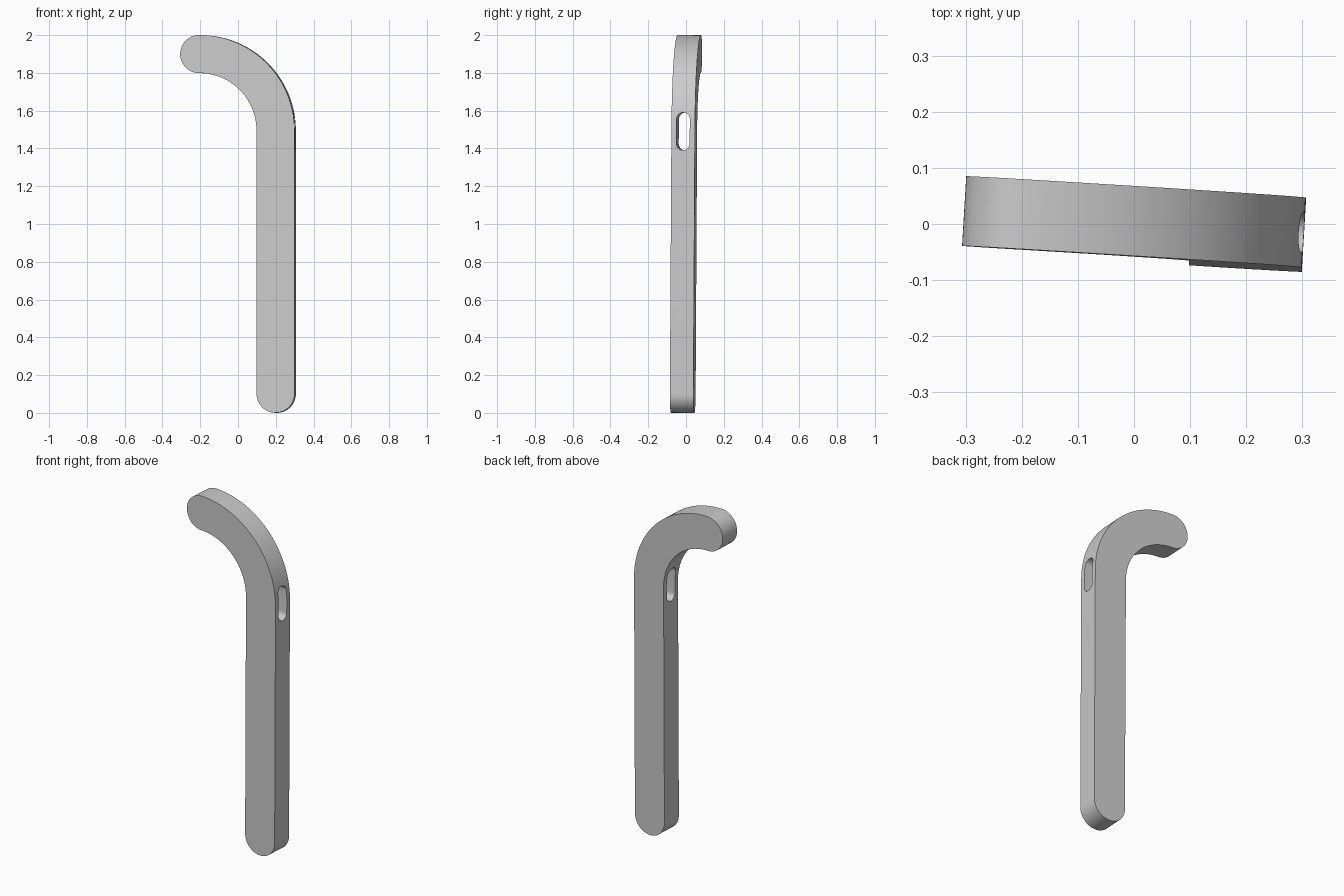
import bpy, bmesh
from math import sin, cos, pi, radians
from mathutils import Matrix, Vector

if "Cube" in bpy.data.objects:
    bpy.data.objects.remove(bpy.data.objects["Cube"])

WIDTH, DEPTH, BEND = 0.2015, 0.1245, 0.405
HALF = WIDTH / 2
STEM_X = 0.304 - HALF
BEND_X, BEND_Z = STEM_X - BEND, 2 - HALF - BEND


def arc(cx, cz, r, start, end, steps):
    """Points on an arc in the XZ plane, angles in degrees."""
    angles = [radians(start + (end - start) * i / steps) for i in range(steps + 1)]
    return [Vector((cx + r * cos(a), 0, cz + r * sin(a))) for a in angles]


def extruded(name, points, direction):
    """Solid made by sweeping a closed outline along a direction, centred on it."""
    bm = bmesh.new()
    face = bm.faces.new([bm.verts.new(p - direction / 2) for p in points])
    new = bmesh.ops.extrude_face_region(bm, geom=[face])["geom"]
    verts = [v for v in new if isinstance(v, bmesh.types.BMVert)]
    bmesh.ops.translate(bm, verts=verts, vec=direction)
    bmesh.ops.recalc_face_normals(bm, faces=bm.faces)
    mesh = bpy.data.meshes.new(name)
    bm.to_mesh(mesh)
    bm.free()
    obj = bpy.data.objects.new(name, mesh)
    bpy.context.collection.objects.link(obj)
    return obj


grey = bpy.data.materials.new("plain grey")
grey.use_nodes = True
grey.diffuse_color = (0.6, 0.6, 0.6, 1)
grey.node_tree.nodes["Principled BSDF"].inputs["Base Color"].default_value = (0.6, 0.6, 0.6, 1)

# Hooked bar: rounded foot, straight stem, quarter bend, rounded tip
outline = (arc(STEM_X, HALF, HALF, 180, 360, 32)
           + arc(BEND_X, BEND_Z, BEND + HALF, 0, 90, 48)
           + arc(BEND_X, BEND_Z + BEND, HALF, 90, 270, 32)[1:-1]
           + arc(BEND_X, BEND_Z, BEND - HALF, 90, 0, 48))
bar = extruded("hooked_bar", outline, Vector((0, DEPTH, 0)))
bar.data.materials.append(grey)

# Rounded slot through the stem, just below the bend
R, SPAN, SLOT_Z = 0.035, 0.065, 1.49
slot_outline = arc(0, SLOT_Z + SPAN, R, 0, 180, 16) + arc(0, SLOT_Z - SPAN, R, 180, 360, 16)
slot_outline = [Vector((STEM_X, p.x, p.z)) for p in slot_outline]
cutter = extruded("slot_cutter", slot_outline, Vector((0.4, 0, 0)))
cutter.hide_render = True
cutter.data.materials.append(grey)

cut = bar.modifiers.new("slot", "BOOLEAN")
cut.operation = "DIFFERENCE"
cut.solver = "EXACT"
cut.object = cutter
bpy.ops.object.select_all(action="DESELECT")
bpy.context.view_layer.objects.active = bar
bar.select_set(True)
bpy.ops.object.modifier_apply(modifier=cut.name)
bpy.data.objects.remove(cutter)

# Slight turn and lean, then centre and stand on the ground
bar.data.transform(Matrix.Rotation(radians(-0.33), 4, "X") @ Matrix.Rotation(radians(-3.4), 4, "Z"))
low, high = [Vector([f(v.co[i] for v in bar.data.vertices) for i in range(3)]) for f in (min, max)]
mid = (low + high) / 2
bar.data.transform(Matrix.Translation((-mid.x, -mid.y, -low.z)))
bpy.ops.object.shade_smooth_by_angle(angle=radians(30))
